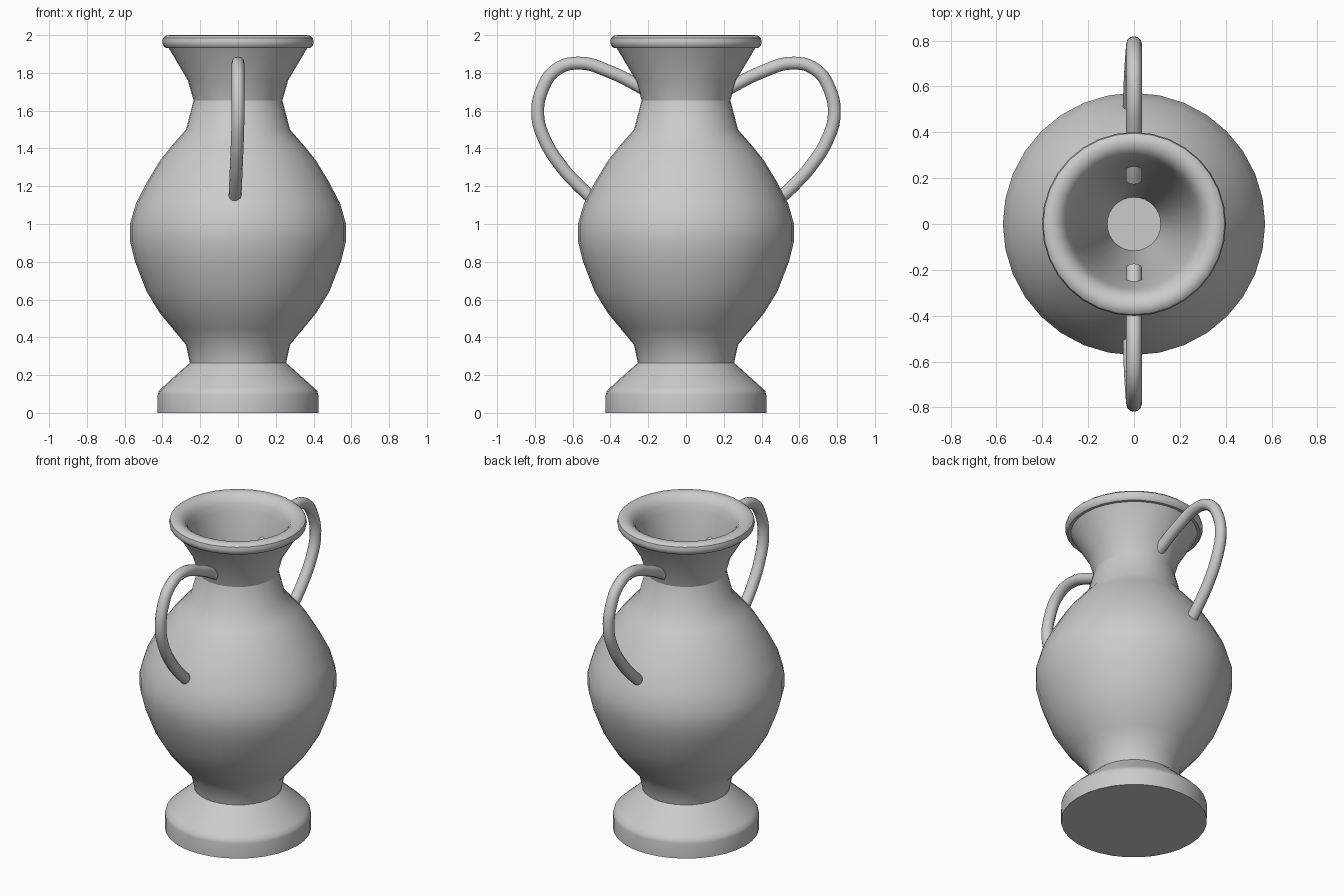
import bpy, bmesh
from math import radians, sin, cos, pi

if "Cube" in bpy.data.objects:
    bpy.data.objects.remove(bpy.data.objects["Cube"])

SEGMENTS = 32


def smooth(obj, angle=35):
    bpy.ops.object.select_all(action='DESELECT')
    obj.select_set(True)
    bpy.context.view_layer.objects.active = obj
    bpy.ops.object.shade_smooth_by_angle(angle=radians(angle))


def lathe(name, profile, segments=SEGMENTS, cap_start=False, cap_end=False, closed=False):
    """Revolve (radius, height) points, listed upwards on the outside, about z."""
    bm = bmesh.new()
    rings = [[bm.verts.new((r * cos(2 * pi * i / segments), r * sin(2 * pi * i / segments), z))
              for i in range(segments)] for r, z in profile]
    pairs = list(zip(rings, rings[1:]))
    if closed:
        pairs.append((rings[-1], rings[0]))
    for a, b in pairs:
        for i in range(segments):
            j = (i + 1) % segments
            bm.faces.new((a[i], a[j], b[j], b[i]))
    if cap_start:
        bm.faces.new(rings[0][::-1])
    if cap_end:
        bm.faces.new(rings[-1])
    mesh = bpy.data.meshes.new(name)
    bm.to_mesh(mesh)
    bm.free()
    obj = bpy.data.objects.new(name, mesh)
    bpy.context.collection.objects.link(obj)
    smooth(obj)
    return obj


# Foot: short drum with a sloped shoulder
lathe("foot", [(0.425, 0), (0.425, 0.095), (0.42, 0.115), (0.40, 0.135), (0.255, 0.265)],
      cap_start=True)

# Belly
lathe("body", [(0.255, 0.265), (0.275, 0.36), (0.345, 0.445), (0.415, 0.53), (0.485, 0.645),
               (0.545, 0.80), (0.572, 0.91), (0.572, 1.00), (0.54, 1.11), (0.48, 1.225),
               (0.41, 1.34), (0.345, 1.42), (0.275, 1.50), (0.235, 1.655)])

# Flared neck
lathe("neck", [(0.235, 1.655), (0.265, 1.76), (0.372, 1.94)])

# Rounded lip continuing into the tapered hollow and its floor
lathe("lip_and_hollow", [(0.36, 1.933), (0.385, 1.933), (0.397, 1.945), (0.401, 1.965),
                         (0.396, 1.985), (0.382, 1.997), (0.36, 2.0), (0.335, 1.995),
                         (0.31, 1.975), (0.293, 1.945), (0.28, 1.90), (0.25, 1.76),
                         (0.21, 1.50), (0.117, 0.90)], cap_end=True)

# Pair of looped handles, leaning slightly towards -x at the bottom
HANDLE = [(0, 0.19, 1.695), (0, 0.255, 1.733), (0, 0.39, 1.80), (0, 0.57, 1.852),
          (0, 0.69, 1.815), (0, 0.76, 1.715), (0, 0.785, 1.58), (-0.003, 0.75, 1.45),
          (-0.009, 0.66, 1.305), (-0.013, 0.57, 1.205), (-0.016, 0.49, 1.13)]


def handle(name, side):
    curve = bpy.data.curves.new(name, 'CURVE')
    curve.dimensions = '3D'
    curve.bevel_depth = 0.034
    curve.bevel_resolution = 4
    curve.resolution_u = 5
    curve.use_fill_caps = True
    spline = curve.splines.new('BEZIER')
    spline.bezier_points.add(len(HANDLE) - 1)
    for point, (x, y, z) in zip(spline.bezier_points, HANDLE):
        point.co = (x, side * y, z)
        point.handle_left_type = point.handle_right_type = 'AUTO'
    obj = bpy.data.objects.new(name, curve)
    bpy.context.collection.objects.link(obj)
    bpy.ops.object.select_all(action='DESELECT')
    obj.select_set(True)
    bpy.context.view_layer.objects.active = obj
    bpy.ops.object.convert(target='MESH')
    smooth(bpy.context.view_layer.objects.active)


handle("front_handle", -1)
handle("back_handle", 1)
